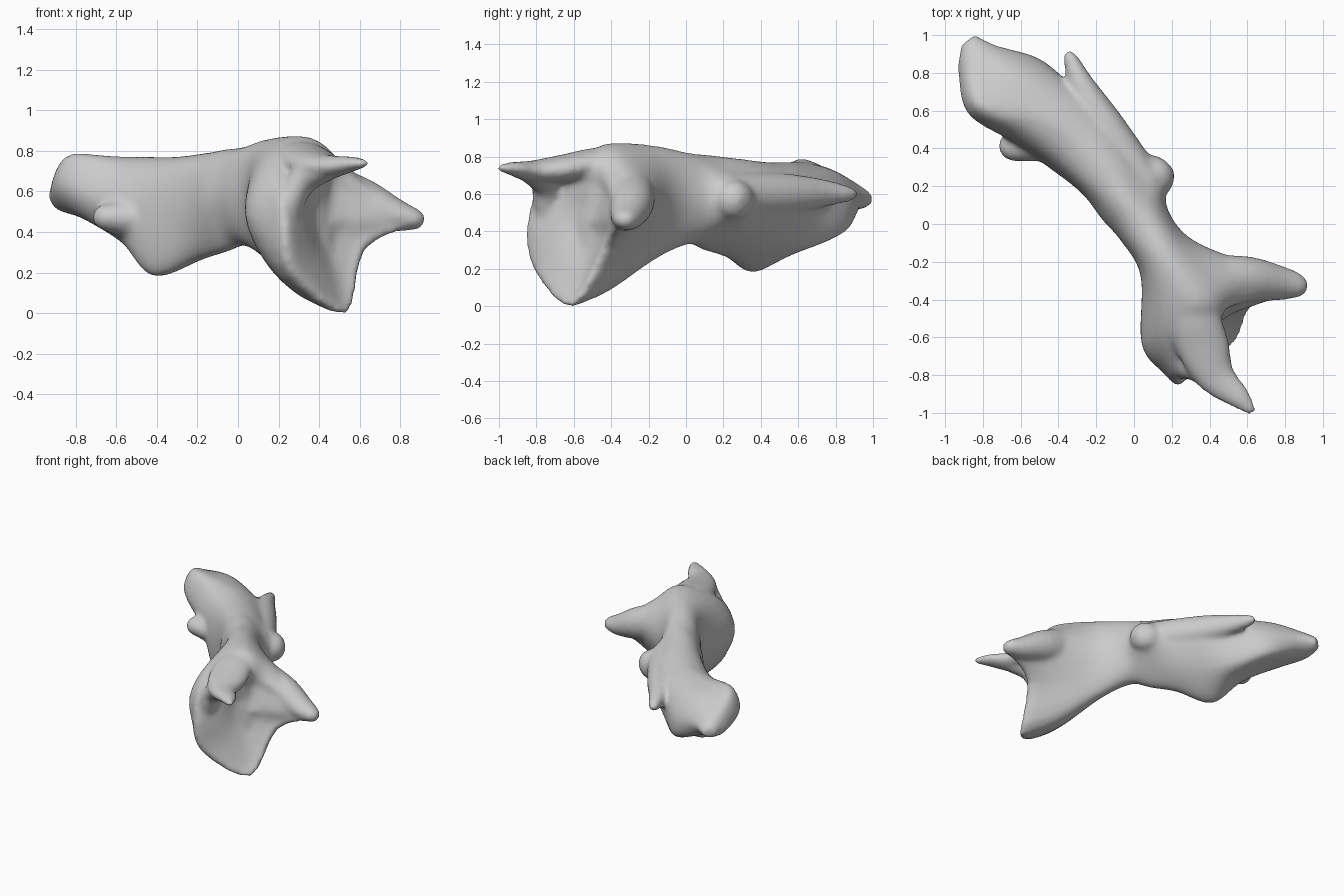
import bpy, bmesh
from mathutils import Vector


def world(s, u, z):
    # s runs along the diagonal bone axis, u sideways
    return Vector((0.61 * s + 0.79 * u, -0.79 * s + 0.61 * u, z))


def spline(p, n, closed):
    # smooth curve through every given point
    out, m = [], len(p)
    get = (lambda i: p[i % m]) if closed else (lambda i: p[max(0, min(m - 1, i))])
    for i in range(m if closed else m - 1):
        a, b, c, d = (get(i + k) for k in (-1, 0, 1, 2))
        for j in range(n):
            t = j / n
            out.append(b + (c - a) * (0.5 * t) + (2 * a - 5 * b + 4 * c - d) * (0.5 * t * t)
                       + (3 * b - a - 3 * c + d) * (0.5 * t ** 3))
    if not closed:
        out.append(p[-1].copy())
    return out


def loft(bm, sections, around=4, along=5):
    rings = [spline(sec, around, True) for sec in sections]
    lines = [spline([r[i] for r in rings], along, False) for i in range(len(rings[0]))]
    verts = [[bm.verts.new(p) for p in line] for line in lines]
    n = len(verts)
    for i in range(n):
        for j in range(len(verts[0]) - 1):
            bm.faces.new((verts[i][j], verts[(i + 1) % n][j],
                          verts[(i + 1) % n][j + 1], verts[i][j + 1]))
    for j in (0, -1):
        mid = bm.verts.new(sum((v[j].co for v in verts), Vector()) / n)
        for i in range(n):
            bm.faces.new((verts[i][j], verts[(i + 1) % n][j], mid))


def prong(bm, path):
    # tapering branch: (s, u, z, radius, half height)
    pts = [world(*p[:3]) for p in path]
    secs = []
    for i, p in enumerate(path):
        d = pts[min(i + 1, len(pts) - 1)] - pts[max(i - 1, 0)]
        side = d.cross(Vector((0, 0, 1))).normalized()
        up = side.cross(d).normalized()
        secs.append([pts[i] + side * p[3] * c + up * p[4] * k for c, k in
                     ((1, 0), (.7, .7), (0, 1), (-.7, .7), (-1, 0), (-.7, -.7), (0, -1), (.7, -.7))])
    loft(bm, secs, 3, 4)


# Sections: s, then (u, z) for top, upper right, right, lower right,
# bottom, lower left, left, upper left
shaft = [
    (-1.31, -.10, .61, -.07, .60, -.05, .57, -.07, .54, -.10, .53, -.13, .54, -.15, .57, -.13, .60),
    (-1.20, -.14, .68, -.05, .65, .00, .58, -.04, .52, -.12, .50, -.20, .51, -.25, .58, -.21, .67),
    (-1.00, -.16, .76, .02, .71, .13, .56, .11, .40, -.08, .43, -.26, .50, -.34, .63, -.28, .78),
    (-.75, -.04, .77, .12, .71, .20, .58, .14, .33, -.05, .31, -.18, .38, -.25, .55, -.18, .72),
    (-.54, .02, .77, .17, .71, .27, .58, .14, .33, -.07, .185, -.16, .24, -.18, .50, -.12, .70),
    (-.30, .04, .79, .16, .74, .27, .57, .17, .38, .00, .26, -.09, .32, -.12, .52, -.08, .72),
    (-.12, .04, .81, .17, .73, .33, .57, .20, .43, .02, .30, -.07, .37, -.12, .56, -.07, .74),
    (.02, .04, .82, .14, .76, .20, .58, .14, .40, .04, .33, -.06, .40, -.11, .58, -.07, .76),
]
head = [
    (.24, .02, .86, .13, .78, .19, .58, .13, .36, .04, .25, -.09, .34, -.14, .56, -.10, .78),
    (.53, .00, .87, .18, .77, .35, .58, .19, .30, .04, .09, -.20, .21, -.36, .48, -.25, .74),
    (.72, .03, .79, .17, .71, .45, .50, .24, .30, .05, .02, -.28, .18, -.36, .45, -.28, .68),
    (.82, .02, .71, .14, .66, .49, .46, .23, .33, .05, .00, -.27, .20, -.33, .43, -.27, .63),
    (.78, .02, .65, .12, .62, .38, .47, .18, .35, .05, .09, -.12, .25, -.19, .44, -.14, .58),
    (.70, .02, .54, .07, .53, .14, .46, .09, .39, .04, .30, -.03, .37, -.06, .45, -.04, .53),
]
# the rim of the cup is pulled back between its three corners
pull = (-.12, -.16, 0, -.09, 0, 0, 0, -.05)
strength = [0] * 10 + [.5, 1, .8, .2]

bm = bmesh.new()
# shaft with cupped head
loft(bm, [[world(r[0] + pull[k] * w, r[2 * k + 1], r[2 * k + 2]) for k in range(8)]
          for r, w in zip(shaft + head, strength)])
# overhanging front spike
prong(bm, [(.3, .02, .76, .08, .08), (.55, -.04, .77, .13, .08), (.75, -.11, .735, .14, .075),
           (.92, -.15, .72, .10, .06), (1.08, -.12, .735, .06, .037), (1.18, -.11, .74, .02, .02)])
# curl from the left rim up into the spike
prong(bm, [(.72, -.26, .42, .07, .06), (.75, -.245, .56, .08, .07), (.80, -.20, .66, .08, .07),
           (.92, -.16, .70, .07, .05), (1.02, -.13, .73, .03, .03)])
# right horn
prong(bm, [(.45, .12, .62, .12, .14), (.60, .30, .55, .12, .12), (.73, .43, .48, .09, .08),
           (.80, .50, .46, .06, .05), (.82, .525, .45, .03, .03)])
# corner of the side knob
prong(bm, [(-.2, .05, .57, .22, .15), (-.15, .20, .57, .15, .12), (-.12, .30, .565, .09, .09),
           (-.12, .34, .56, .03, .03)])
# rear side spike
prong(bm, [(-.12, .18, .60, .10, .11), (-.5, .20, .60, .10, .11), (-.75, .23, .605, .07, .075),
           (-.90, .27, .60, .04, .04), (-.94, .28, .60, .02, .02)])
# lower rear lobe
prong(bm, [(-.68, -.08, .46, .16, .14), (-.70, -.20, .47, .11, .09), (-.73, -.29, .475, .07, .06),
           (-.74, -.325, .48, .03, .03)])
bmesh.ops.recalc_face_normals(bm, faces=bm.faces)
me = bpy.data.meshes.new("bone")
bm.to_mesh(me)
bm.free()
bone = bpy.data.objects.new("bone", me)
bpy.context.collection.objects.link(bone)

# fuse branches into one smooth skin
rm = bone.modifiers.new("fuse", 'REMESH')
rm.mode = 'VOXEL'
rm.voxel_size = 0.016
rm.use_smooth_shade = True
sm = bone.modifiers.new("soften", 'SMOOTH')
sm.factor = 0.5
sm.iterations = 10
